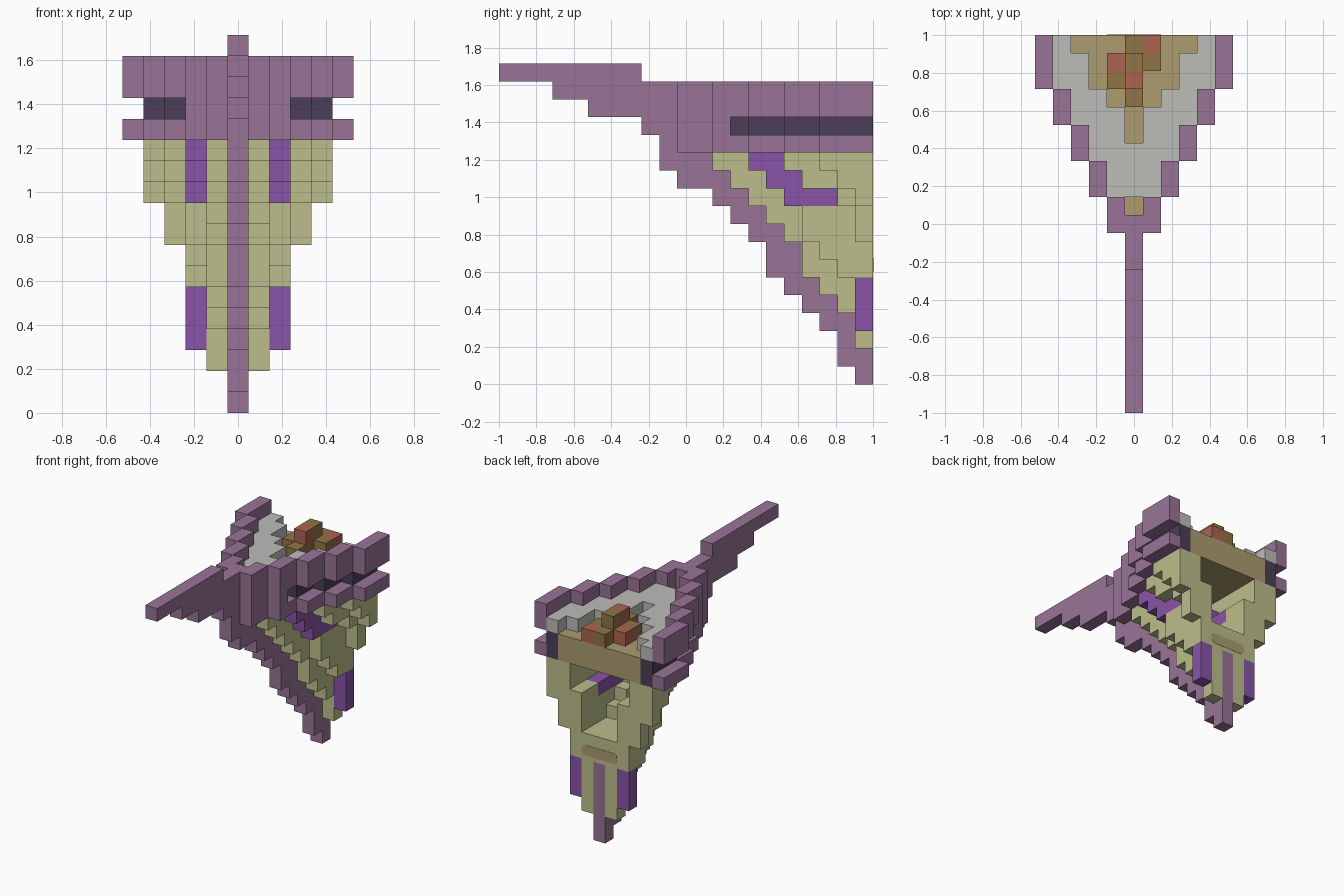
import bpy
import bmesh
from mathutils import Vector

U = 2 / 21          # edge length of one block
STERN = 20          # last block row along y

if bpy.data.objects.get("Cube"):
    bpy.data.objects.remove(bpy.data.objects["Cube"], do_unlink=True)


def linear(c):
    c /= 255
    return c / 12.92 if c <= 0.04045 else ((c + 0.055) / 1.055) ** 2.4


def make_material(name, rgb):
    colour = [linear(c) for c in rgb] + [1]
    mat = bpy.data.materials.new(name)
    mat.use_nodes = True
    mat.diffuse_color = colour
    mat.node_tree.nodes["Principled BSDF"].inputs["Base Color"].default_value = colour
    return mat


MAUVE = make_material("mauve wood", (153, 116, 151))
KHAKI = make_material("khaki planks", (188, 190, 139))
VIOLET = make_material("violet planks", (136, 84, 168))
DARK = make_material("dark plum", (75, 61, 88))
GREY = make_material("pale grey", (188, 188, 185))
TAN = make_material("tan wood", (172, 156, 110))
BROWN = make_material("brown cargo", (145, 116, 70))
RED = make_material("red cargo", (174, 100, 80))

cells = {}          # block position -> part name
parts = {}          # part name -> material


def fill(part, mat, xs, ys, zs):
    """Fill a range of blocks on both sides of the centre line."""
    parts[part] = mat
    for x in xs:
        for y in ys:
            for z in zs:
                cells[x, y, z] = cells[-x, y, z] = part


def span(a, b):
    return range(a, b + 1)


def width(y):
    """Half width of the deck at a row."""
    return max(0, min(5, (y - 8) // 2))


# Hull planking: first row of each plank column, from its lowest layer upwards
hull_starts = {
    1: (2, (20, 20, 19, 18, 17, 17, 16, 15, 14, 13, 12)),
    2: (3, (20, 20, 20, 19, 18, 17, 17, 16, 15, 14)),
    3: (8, (20, 20, 19, 17, 16)),
    4: (10, (20, 19, 18)),
}
for x, (low, starts) in hull_starts.items():
    for z, start in enumerate(starts, low):
        fill("hull", KHAKI, [x], span(start, STERN), [z])
        if x == 1:
            fill("hull", KHAKI, [0], span(start, STERN), [z])

# Hollow hold, stepped like the bow
for z in span(8, 12):
    for x in range(3 if z > 10 else 2):
        low, starts = hull_starts[max(x, 1)]
        first = starts[z - low] + (2 if x else 1)
        for y in span(first, STERN):
            cells.pop((x, y, z), None)
            cells.pop((-x, y, z), None)

# Violet side planks
fill("violet_plank", VIOLET, [2], [STERN], span(3, 5))
for z, a, b in ((12, 14, 15), (11, 15, 16), (10, 16, 18)):
    fill("violet_plank", VIOLET, [2], span(a, b), [z])

# Deck, gun stripe, ledge, railing and raised side decks
for y in span(10, STERN):
    w = width(y)
    fill("deck", TAN, range(w), [y], (13, 14))
    fill("ledge", MAUVE, [w], [y], [13])
    fill("railing", MAUVE, [w], [y], (15, 16))
    if y < 13:
        fill("railing", MAUVE, [w], [y], [14])
    else:
        fill("dark_stripe", DARK, [w - 1], [y], (13, 14))
    if y > 11:
        fill("side_deck", GREY, range(w), [y], [15])

# Lowered well in the deck
for y, w in ((20, 3), (19, 2), (18, 2), (17, 1), (16, 0), (15, 0)):
    for x in span(-w, w):
        cells.pop((x, y, 15), None)

# Keel and bowsprit, one run per layer from the bottom
keel_runs = ((20, 20), (19, 20), (19, 20), (18, 20), (17, 20), (16, 20),
             (15, 16), (15, 16), (14, 15), (13, 14), (12, 13), (10, 12),
             (9, 11), (9, 10), (8, 10), (5, 10), (3, 10), (0, 7))
for z, (a, b) in enumerate(keel_runs):
    fill("keel", MAUVE, [0], span(a, b), [z])

# Cargo pile in the well
fill("brown_cargo", BROWN, [0], span(17, 20), [15])
fill("brown_cargo", BROWN, [0], [19], [16])
parts["red_cargo"] = RED
cells[0, 18, 16] = cells[-1, 19, 15] = cells[1, 20, 15] = "red_cargo"
cells[-1, 18, 15] = cells[1, 19, 15] = "brown_cargo"

# Post under the deck
fill("hold_post", BROWN, [0], [17], [12])


def add_object(name, mat, bm):
    mesh = bpy.data.meshes.new(name)
    bm.to_mesh(mesh)
    bm.free()
    mesh.materials.append(mat)
    obj = bpy.data.objects.new(name, mesh)
    bpy.context.collection.objects.link(obj)
    return obj


# Turn the exposed sides of each part's blocks into one mesh
AXES = [Vector(a) for a in ((1, 0, 0), (0, 1, 0), (0, 0, 1))]
for part, mat in parts.items():
    bm = bmesh.new()
    for cell in [c for c, p in cells.items() if p == part]:
        centre = Vector((cell[0], cell[1] + 0.5, cell[2] + 0.5))
        for n in range(3):
            for sign in (1, -1):
                normal = AXES[n] * sign
                if tuple(int(c + d) for c, d in zip(cell, normal)) in cells:
                    continue
                a, b = AXES[(n + 1) % 3] / 2, AXES[(n + 2) % 3] / 2 * sign
                mid = centre + normal / 2
                corners = (mid - a - b, mid + a - b, mid + a + b, mid - a + b)
                bm.faces.new([bm.verts.new(v * U - Vector((0, 1, 0))) for v in corners])
    bmesh.ops.remove_doubles(bm, verts=bm.verts, dist=U / 100)
    add_object(part, mat, bm)

# Rounded name board without lettering on the stern
bm = bmesh.new()
bmesh.ops.create_cube(bm, size=1)
bmesh.ops.scale(bm, vec=(3 * U, 0.004, 0.8 * U), verts=bm.verts)
edges = [e for e in bm.edges if abs(e.verts[0].co.y - e.verts[1].co.y) > 0.001]
bmesh.ops.bevel(bm, geom=edges, offset=0.3 * U, segments=4, profile=0.5, affect='EDGES')
bmesh.ops.translate(bm, vec=(0, 1, 6.7 * U), verts=bm.verts)
add_object("stern_board", TAN, bm)
